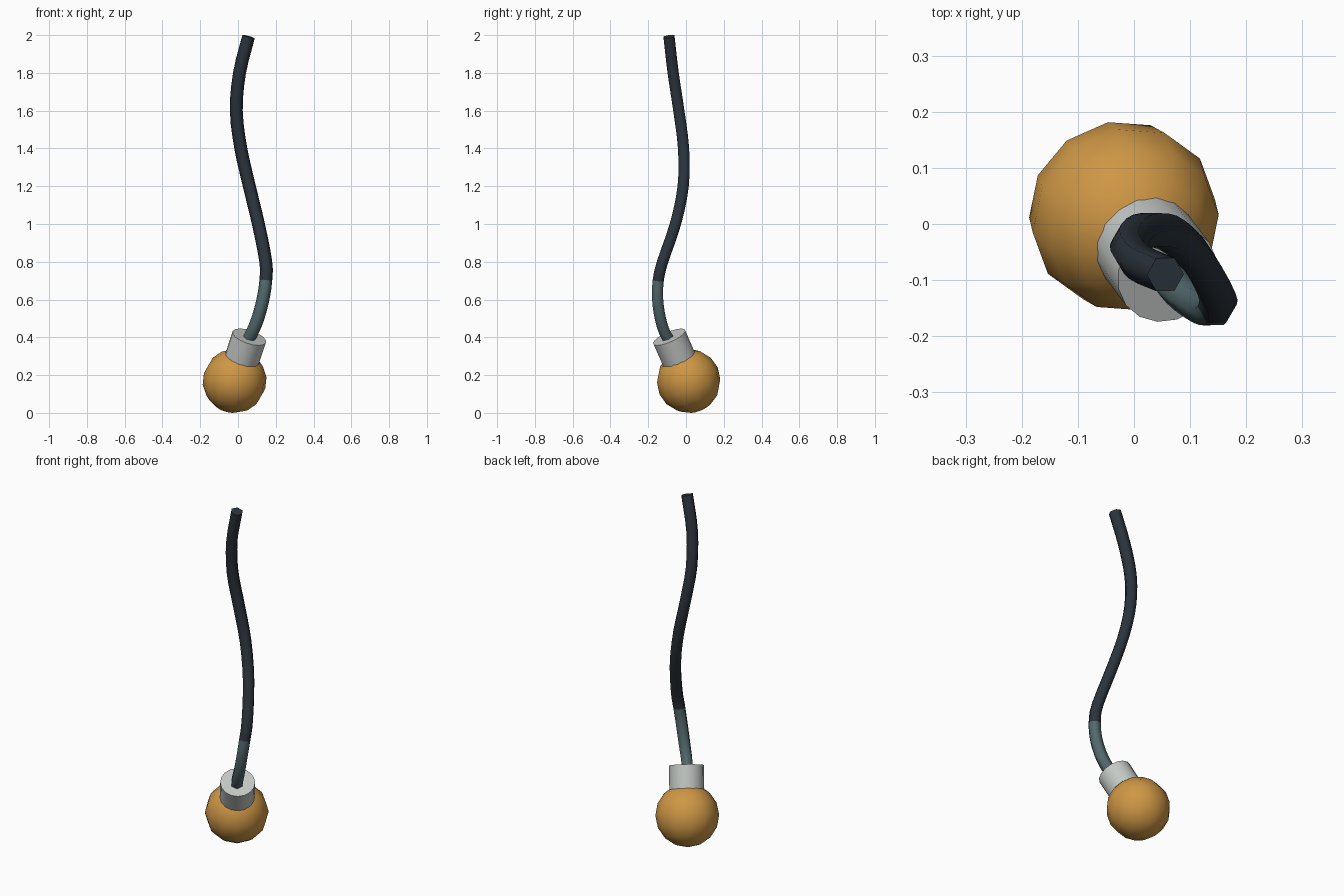
import bpy, bmesh, math
from mathutils import Vector, Matrix

if "Cube" in bpy.data.objects:
    bpy.data.objects.remove(bpy.data.objects["Cube"])


def material(name, rgb):
    m = bpy.data.materials.new(name)
    m.diffuse_color = (*rgb, 1)
    m.use_nodes = True
    m.node_tree.nodes["Principled BSDF"].inputs["Base Color"].default_value = m.diffuse_color
    return m


AMBER = material("amber", (0.62, 0.31, 0.06))
GREY = material("light grey", (0.55, 0.58, 0.56))
TEAL = material("slate teal", (0.085, 0.14, 0.15))
DARK = material("dark navy", (0.024, 0.034, 0.045))


def finish(bm, name, mat, angle):
    bmesh.ops.recalc_face_normals(bm, faces=bm.faces)
    me = bpy.data.meshes.new(name)
    bm.to_mesh(me)
    bm.free()
    me.materials.append(mat)
    ob = bpy.data.objects.new(name, me)
    bpy.context.collection.objects.link(ob)
    bpy.ops.object.select_all(action='DESELECT')
    ob.select_set(True)
    bpy.context.view_layer.objects.active = ob
    bpy.ops.object.shade_smooth_by_angle(angle=math.radians(angle))
    return ob


def spline(pts, steps=3):
    """Smooth path through the points (Catmull-Rom)."""
    p = [Vector(q) for q in pts]
    p = [2 * p[0] - p[1]] + p + [2 * p[-1] - p[-2]]
    out = []
    for a, b, c, d in zip(p, p[1:], p[2:], p[3:]):
        for i in range(steps):
            t = i / steps
            out.append(0.5 * (2 * b + (c - a) * t + (2 * a - 5 * b + 4 * c - d) * t ** 2
                              + (3 * b - a - 3 * c + d) * t ** 3))
    return out + [p[-2]]


def tube(name, path, first, last, radius, mat, sides=6):
    """Sweep a polygon along path[first..last]."""
    bm = bmesh.new()
    rings = []
    for i in range(first, last + 1):
        t = (path[min(i + 1, len(path) - 1)] - path[max(i - 1, 0)]).normalized()
        u = (Vector((1, 0, 0)) - t * t.x).normalized()
        v = t.cross(u)
        angles = [math.tau * k / sides for k in range(sides)]
        rings.append([bm.verts.new(path[i] + radius * (u * math.cos(a) + v * math.sin(a)))
                      for a in angles])
    for r, s in zip(rings, rings[1:]):
        for k in range(sides):
            n = (k + 1) % sides
            bm.faces.new((r[k], r[n], s[n], s[k]))
    bm.faces.new(rings[0])
    bm.faces.new(rings[-1])
    return finish(bm, name, mat, 65)


# Bulb and collar share one tilted axis
centre = Vector((-0.018, 0.014, 0.167))
axis = Vector((0.078, -0.103, 0.236)).normalized()
tilt = axis.to_track_quat('Z', 'Y').to_matrix().to_4x4()

# Round bulb
bm = bmesh.new()
bmesh.ops.create_uvsphere(bm, u_segments=12, v_segments=8, radius=0.17,
                          matrix=Matrix.Translation(centre) @ tilt)
low = min(v.co.z for v in bm.verts)
bmesh.ops.translate(bm, verts=bm.verts, vec=(0, 0, -low))
finish(bm, "bulb", AMBER, 50)

# Collar
bm = bmesh.new()
bmesh.ops.create_cone(bm, cap_ends=True, segments=16, radius1=0.093, radius2=0.093, depth=0.16,
                      matrix=Matrix.Translation(centre + axis * 0.188) @ tilt)
finish(bm, "collar", GREY, 40)

# Cable path from inside the collar to the top
path = spline([(0.04, -0.07, 0.36), (0.072, -0.11, 0.42), (0.105, -0.136, 0.5),
               (0.132, -0.15, 0.6), (0.147, -0.147, 0.7), (0.147, -0.124, 0.8),
               (0.108, -0.056, 1.0), (0.06, -0.015, 1.2), (0.015, -0.013, 1.4),
               (-0.009, -0.038, 1.6), (0.008, -0.068, 1.8), (0.056, -0.09, 1.992)])
tube("cable_sleeve", path, 0, 12, 0.034, TEAL)
tube("cable", path, 12, len(path) - 1, 0.034, DARK)
